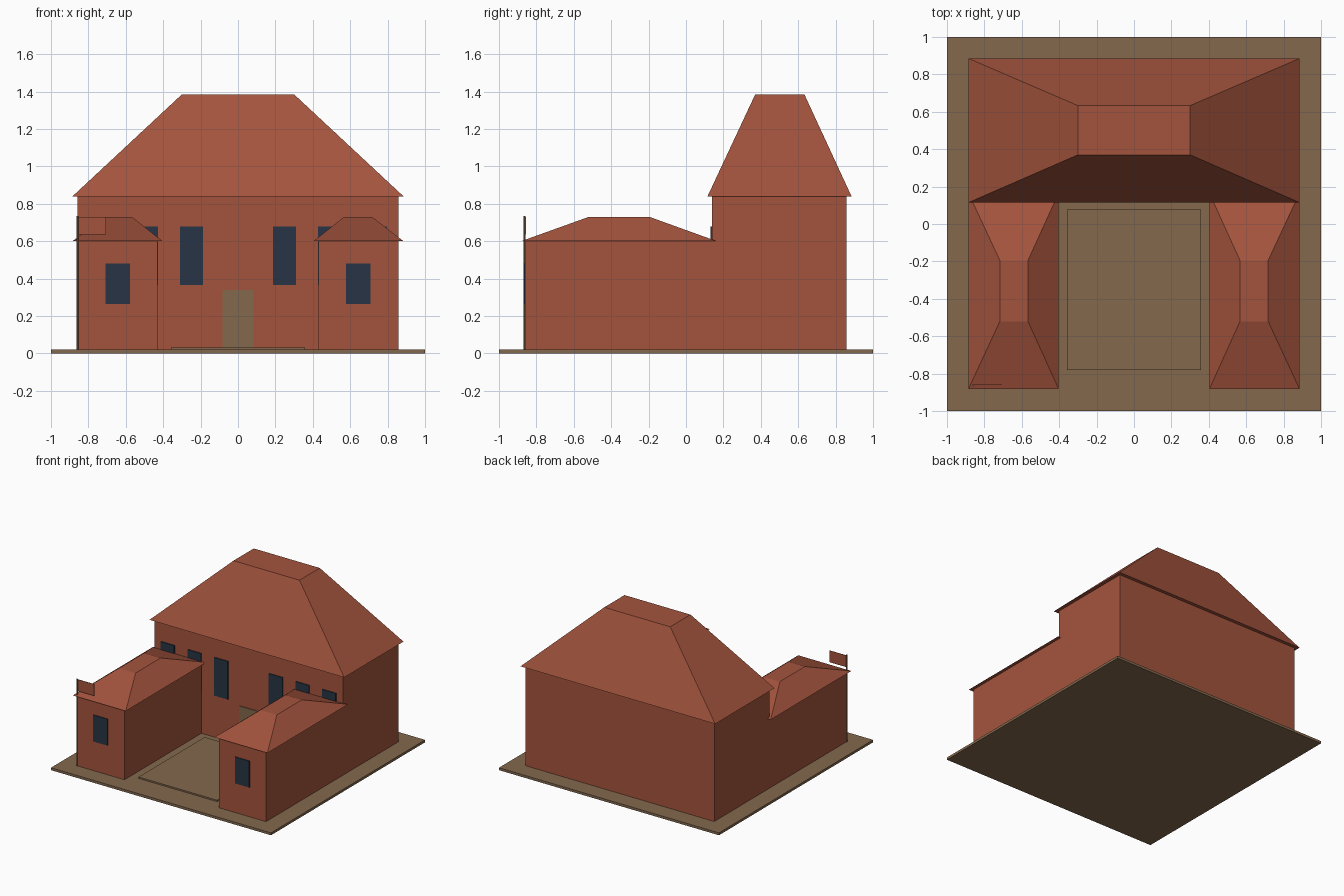
import bpy
import bmesh

cube = bpy.data.objects.get("Cube")
if cube:
    bpy.data.objects.remove(cube, do_unlink=True)


def material(name, rgb):
    mat = bpy.data.materials.new(name)
    mat.use_nodes = True
    mat.diffuse_color = (*rgb, 1)
    mat.node_tree.nodes["Principled BSDF"].inputs["Base Color"].default_value = (*rgb, 1)
    return mat


brick = material("brick_red", (0.37, 0.088, 0.047))
earth = material("earth_brown", (0.23, 0.14, 0.075))
glass = material("dark_blue_glass", (0.021, 0.034, 0.058))


def frustum(name, mat, x, y, z, top_x=None, top_y=None):
    """Box between ranges; a smaller top rectangle makes a hipped roof."""
    bm = bmesh.new()
    rings = []
    for (x0, x1), (y0, y1), h in ((x, y, z[0]), (top_x or x, top_y or y, z[1])):
        rings.append([bm.verts.new((px, py, h)) for px, py in
                      ((x0, y0), (x1, y0), (x1, y1), (x0, y1))])
    low, high = rings
    bm.faces.new(low[::-1])
    bm.faces.new(high)
    for i in range(4):
        j = (i + 1) % 4
        bm.faces.new((low[i], low[j], high[j], high[i]))
    mesh = bpy.data.meshes.new(name)
    bm.to_mesh(mesh)
    bm.free()
    mesh.materials.append(mat)
    obj = bpy.data.objects.new(name, mesh)
    bpy.context.collection.objects.link(obj)
    return obj


def span(a, b, side):
    return tuple(sorted((a * side, b * side)))


# Ground slab and raised courtyard
frustum("ground_slab", earth, (-1, 1), (-1, 1), (0, 0.02))
frustum("courtyard", earth, (-0.357, 0.357), (-0.78, 0.077), (0.02, 0.032))

# Main block with tall hipped roof
frustum("main_walls", brick, (-0.857, 0.857), (0.14, 0.857), (0.02, 0.84))
frustum("main_roof", brick, (-0.885, 0.885), (0.115, 0.885), (0.84, 1.385),
        (-0.3, 0.3), (0.37, 0.633))
frustum("door", earth, (-0.084, 0.084), (0.133, 0.141), (0.02, 0.34))

# Matching wings and windows on both sides
for label, s in (("left", 1), ("right", -1)):
    frustum(label + "_wing_walls", brick, span(0.43, 0.857, s), (-0.86, 0.14), (0.02, 0.6))
    frustum(label + "_wing_roof", brick, span(0.403, 0.885, s), (-0.882, 0.165), (0.6, 0.73),
            span(0.567, 0.717, s), (-0.52, -0.195))
    frustum(label + "_wing_window", glass, span(0.578, 0.709, s), (-0.867, -0.859), (0.263, 0.48))
    for i in range(3):
        cx = 0.248 + 0.243 * i
        frustum(f"{label}_main_window_{i + 1}", glass, span(cx - 0.062, cx + 0.062, s),
                (0.132, 0.141), (0.365, 0.678))

# Flagpole and flag at the right front corner
bpy.ops.mesh.primitive_cylinder_add(vertices=8, radius=0.0055, depth=0.715,
                                    location=(-0.859, -0.863, 0.3775))
pole = bpy.context.object
pole.name = "flagpole"
pole.data.materials.append(earth)
frustum("flag", brick, (-0.856, -0.707), (-0.859, -0.855), (0.635, 0.73))
